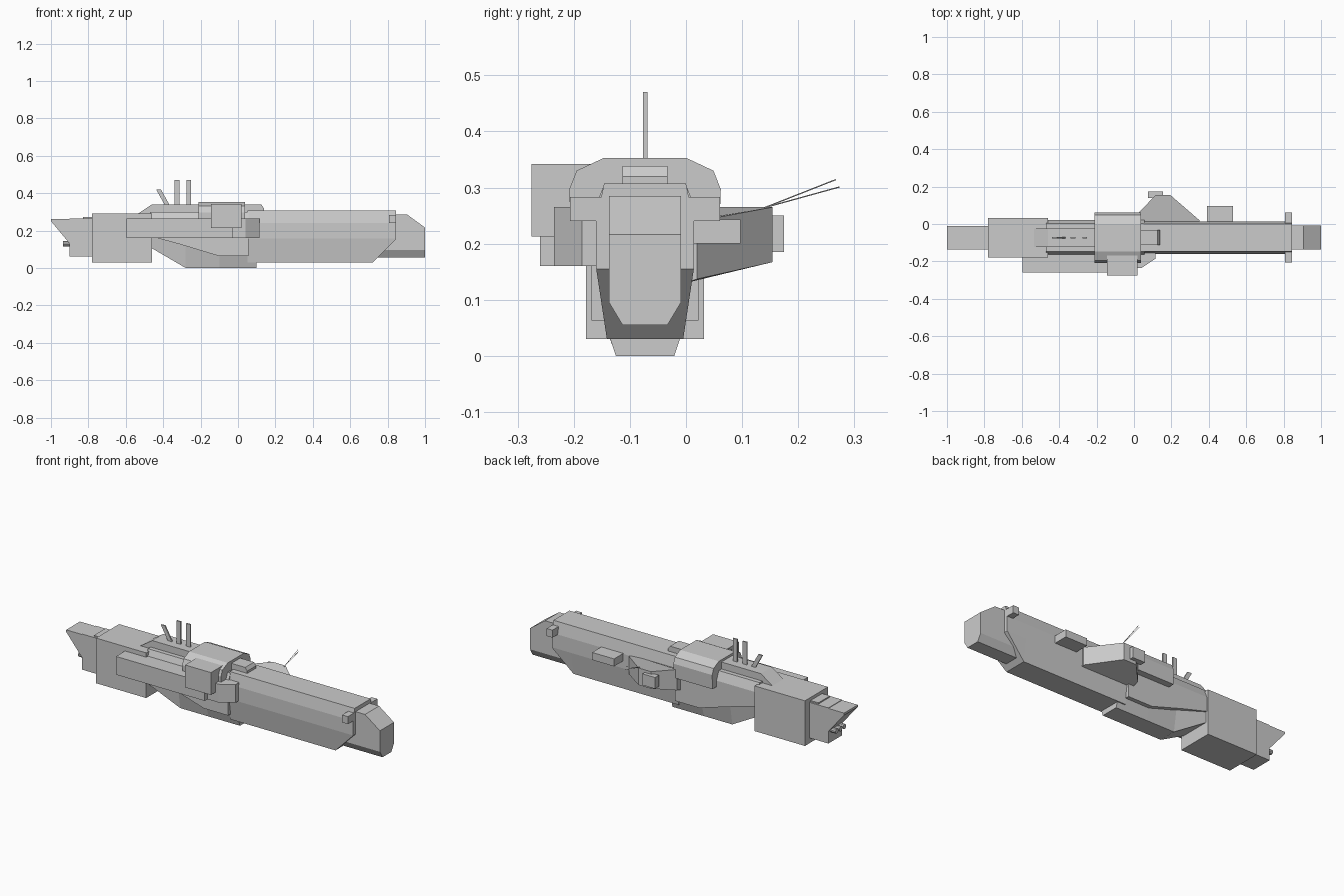
import bpy, bmesh, math
from mathutils import Vector

if "Cube" in bpy.data.objects:
    bpy.data.objects.remove(bpy.data.objects["Cube"])

MID = -0.073  # centre line of the hull

grey = bpy.data.materials.new("hull_grey")
grey.use_nodes = True
grey.diffuse_color = (0.6, 0.6, 0.6, 1)
grey.node_tree.nodes["Principled BSDF"].inputs["Base Color"].default_value = (0.6, 0.6, 0.6, 1)


def loft(name, sections):
    """Skin matching rings of points and cap both ends."""
    bm = bmesh.new()
    rings = [[bm.verts.new(p) for p in s] for s in sections]
    n = len(rings[0])
    for a, b in zip(rings, rings[1:]):
        for i in range(n):
            j = (i + 1) % n
            bm.faces.new((a[i], a[j], b[j], b[i]))
    bm.faces.new(rings[0])
    bm.faces.new(rings[-1])
    bmesh.ops.recalc_face_normals(bm, faces=bm.faces)
    mesh = bpy.data.meshes.new(name)
    bm.to_mesh(mesh)
    bm.free()
    mesh.materials.append(grey)
    obj = bpy.data.objects.new(name, mesh)
    bpy.context.collection.objects.link(obj)
    return obj


def box(name, x, y, z):
    corners = [(y[0], z[0]), (y[1], z[0]), (y[1], z[1]), (y[0], z[1])]
    return loft(name, [[(k, a, b) for a, b in corners] for k in x])


def side_prism(name, profile, y):
    """Extrude an x-z profile across y."""
    return loft(name, [[(a, k, b) for a, b in profile] for k in y])


def plan_prism(name, profile, z):
    """Extrude an x-y profile upward."""
    return loft(name, [[(a, b, k) for a, b in profile] for k in z])


def mirrored(half, x):
    """Ring at x from (half width, z) points listed bottom to top."""
    return ([(x, MID + w, z) for w, z in half]
            + [(x, MID - w, z) for w, z in reversed(half)])


def rod(name, start, end, radius, sides):
    start, end = Vector(start), Vector(end)
    bpy.ops.mesh.primitive_cylinder_add(
        vertices=sides, radius=radius, depth=(end - start).length, location=(start + end) / 2)
    obj = bpy.context.object
    obj.name = name
    obj.rotation_euler = (end - start).to_track_quat("Z", "Y").to_euler()
    obj.data.materials.append(grey)
    return obj


# Forward hull with a rising chin
hull = [(0.068, 0.03), (0.087, 0.157), (0.087, 0.24), (0.073, 0.307)]
chin = [(0.087, 0.155)] + hull[1:]
loft("forward_hull", [mirrored(hull, 0.05), mirrored(hull, 0.72), mirrored(chin, 0.845)])

# Nose block with sloped brow and chamfered bottom
nose = [(0.04, 0.055), (0.064, 0.095), (0.064, 0.215), (0.064, 0.285)]
brow = nose[:3] + [(0.064, 0.216)]
loft("nose", [mirrored(nose, 0.74), mirrored(nose, 0.905), mirrored(brow, 1.0)])

# Middle hull: its lower edge rises toward the stern
loft("middle_hull", [
    mirrored([(0.095, low), (0.095, 0.25), (0.075, 0.3)], x)
    for x, low in [(-0.47, 0.17), (-0.305, 0.125), (-0.1, 0.063), (0.055, 0.063)]])

# Keel
loft("keel", [
    mirrored([(0.052 + 0.34 * low, low), (max(0.073, 0.052 + 0.34 * low), top)], x)
    for x, low, top in [(-0.46, 0.105, 0.19), (-0.28, 0.0, 0.13), (-0.1, 0.0, 0.07), (0.1, 0.0, 0.063)]])

# Stern blocks and tail
box("engine_block", (-0.78, -0.46), (-0.178, 0.032), (0.03, 0.29))
box("engine_step", (-0.9, -0.78), (-0.135, -0.01), (0.06, 0.265))
box("engine_cap", (-0.83, -0.78), (-0.125, -0.02), (0.26, 0.272))
side_prism("tail", [(-0.89, 0.262), (-1.0, 0.262), (-1.0, 0.25), (-0.9, 0.13), (-0.89, 0.13)],
           (-0.135, -0.01))
for i, off in enumerate((-0.035, 0, 0.035)):
    rod("thruster_%d" % (i + 1), (-0.89, MID + off, 0.13), (-0.935, MID + off, 0.13), 0.014, 10)

# Dorsal superstructure, with the narrower piece ahead of the collar
roof = [(-0.535, 0.29), (-0.46, 0.34), (-0.2, 0.34), (-0.2, 0.28), (-0.535, 0.28)]
side_prism("rear_deckhouse", roof, (MID - 0.05, MID + 0.05))
front = [(0.0, 0.29), (0.0, 0.338), (0.125, 0.338), (0.138, 0.32), (0.138, 0.29)]
side_prism("front_deckhouse", front, (MID - 0.04, MID + 0.04))

# Bridge collar wrapped over the hull
collar = [(0.132, 0.215), (0.135, 0.297), (0.122, 0.33), (0.073, 0.353)]
loft("bridge_collar", [mirrored(collar, -0.21), mirrored(collar, 0.037)])

# Masts
for i, (foot, tip) in enumerate([(-0.326, -0.326), (-0.263, -0.263), (-0.375, -0.425)]):
    top = 0.47 if foot == tip else 0.42
    side_prism("mast_%d" % (i + 1),
               [(foot - 0.013, 0.33), (foot + 0.013, 0.33), (tip + 0.013, top), (tip - 0.013, top)],
               (MID - 0.004, MID + 0.004))

# Right-hand pods
plan_prism("right_side_pod", [(-0.595, -0.15), (-0.595, -0.26), (-0.03, -0.26), (-0.03, -0.235),
                              (0.04, -0.235), (0.115, -0.185), (0.115, -0.15)], (0.16, 0.265))
box("right_bridge_box", (-0.145, 0.02), (-0.275, -0.16), (0.213, 0.342))

# Left sponson with sloped belly
outline = [(0.02, 0.0, 0.13), (0.02, 0.055, 0.145), (0.115, 0.154, 0.167),
           (0.195, 0.154, 0.167), (0.35, 0.02, 0.137), (0.35, 0.0, 0.13)]
upper = [(x, y, 0.24 if y < 0.03 else 0.265) for x, y, z in outline]
loft("left_sponson", [outline, upper])
box("sponson_box", (0.075, 0.155), (0.14, 0.175), (0.185, 0.25))
box("left_side_box", (0.39, 0.53), (0.0, 0.097), (0.2, 0.243))
for i, tip in enumerate([(0.195, 0.267, 0.314), (0.195, 0.274, 0.301)]):
    rod("antenna_%d" % (i + 1), (0.195, 0.14, 0.264), tip, 0.0012, 5)

# Sensor boxes beside the nose
for label, side in (("left", 1), ("right", -1)):
    box(label + "_sensor", (0.808, 0.845), sorted((MID + side * 0.07, MID + side * 0.134)), (0.24, 0.283))
